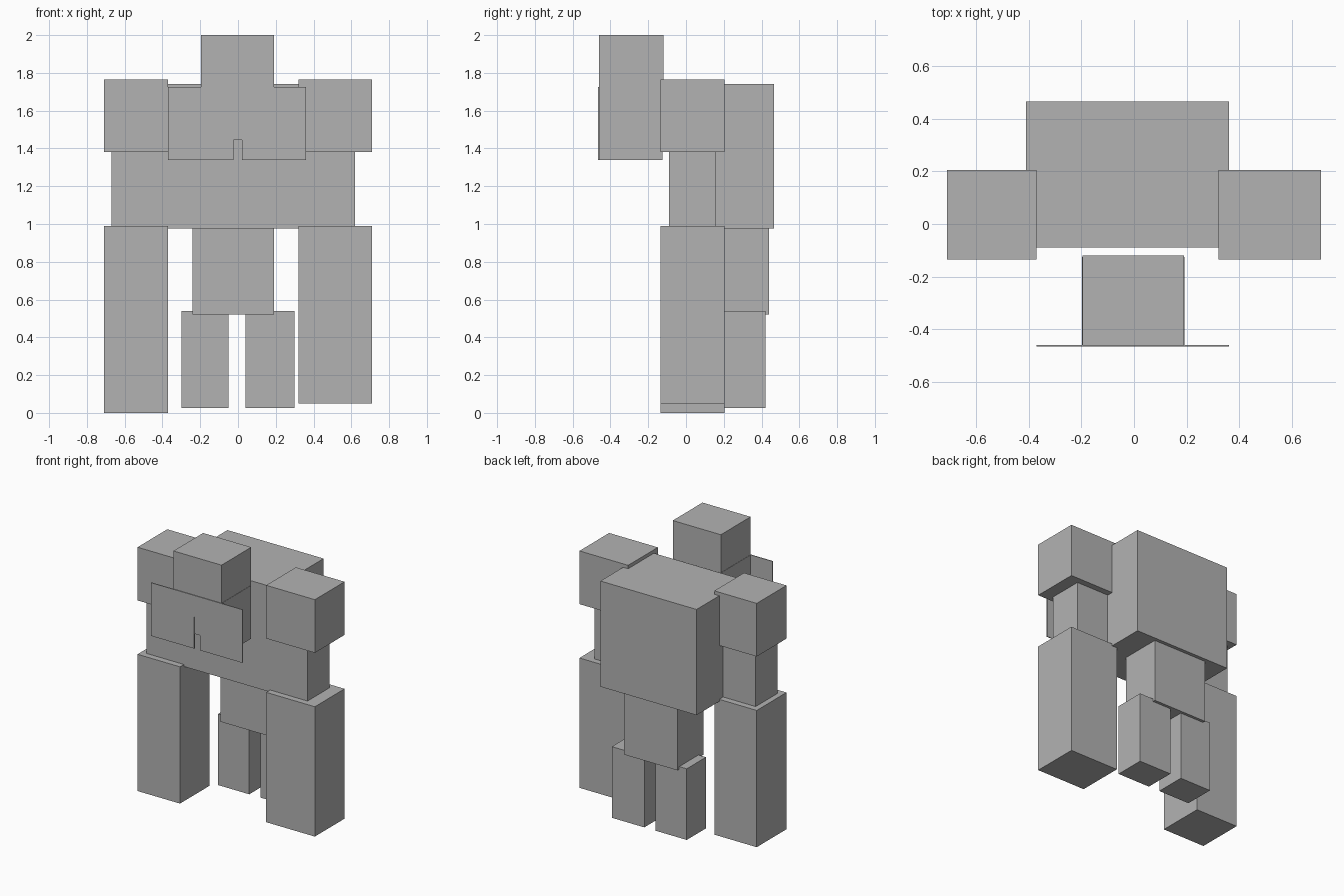
import bpy
import bmesh
from mathutils import Matrix, Vector

cube = bpy.data.objects.get("Cube")
if cube:
    bpy.data.objects.remove(cube, do_unlink=True)

# Single flat colour
grey = bpy.data.materials.new("plain grey")
grey.use_nodes = True
colour = (0.45, 0.45, 0.45, 1)
grey.diffuse_color = colour
grey.node_tree.nodes["Principled BSDF"].inputs["Base Color"].default_value = colour


def block(name, x, y, z):
    """Box spanning the given (low, high) range on each axis."""
    spans = (x, y, z)
    size = [hi - lo for lo, hi in spans]
    centre = Vector([(lo + hi) / 2 for lo, hi in spans])
    bm = bmesh.new()
    bmesh.ops.create_cube(bm, size=1, matrix=Matrix.Translation(centre) @ Matrix.Diagonal((*size, 1)))
    mesh = bpy.data.meshes.new(name)
    bm.to_mesh(mesh)
    bm.free()
    mesh.materials.append(grey)
    obj = bpy.data.objects.new(name, mesh)
    bpy.context.collection.objects.link(obj)
    return obj


# Torso and the cross bar forming both upper arms
block("torso", (-0.41, 0.36), (-0.09, 0.465), (0.975, 1.74))
block("arm_bar", (-0.67, 0.62), (-0.09, 0.16), (0.975, 1.45))
block("pelvis", (-0.24, 0.19), (0.145, 0.44), (0.52, 0.98))

# Shoulders and heavy forearms
limb_y = (-0.135, 0.205)
for side, x, bottom in (("right", (-0.71, -0.37), 0.0), ("left", (0.32, 0.71), 0.05)):
    block(side + "_shoulder", x, limb_y, (1.38, 1.765))
    block(side + "_forearm", x, limb_y, (bottom, 0.99))

# Short hind legs
for side, x in (("right", (-0.30, -0.05)), ("left", (0.04, 0.30))):
    block(side + "_leg", x, (0.2, 0.42), (0.025, 0.54))

# Head with thin jaw panels
block("head", (-0.195, 0.19), (-0.46, -0.12), (1.445, 2.0))
jaw_z = (1.34, 1.725)
face_y = (-0.465, -0.459)
for side, x, cheek in (("right", (-0.37, -0.025), (-0.197, -0.192)),
                       ("left", (0.02, 0.36), (0.187, 0.192))):
    block(side + "_face_panel", x, face_y, jaw_z)
    block(side + "_cheek_panel", cheek, (-0.463, -0.125), jaw_z)
block("brow_panel", (-0.025, 0.02), face_y, (1.57, 1.725))
